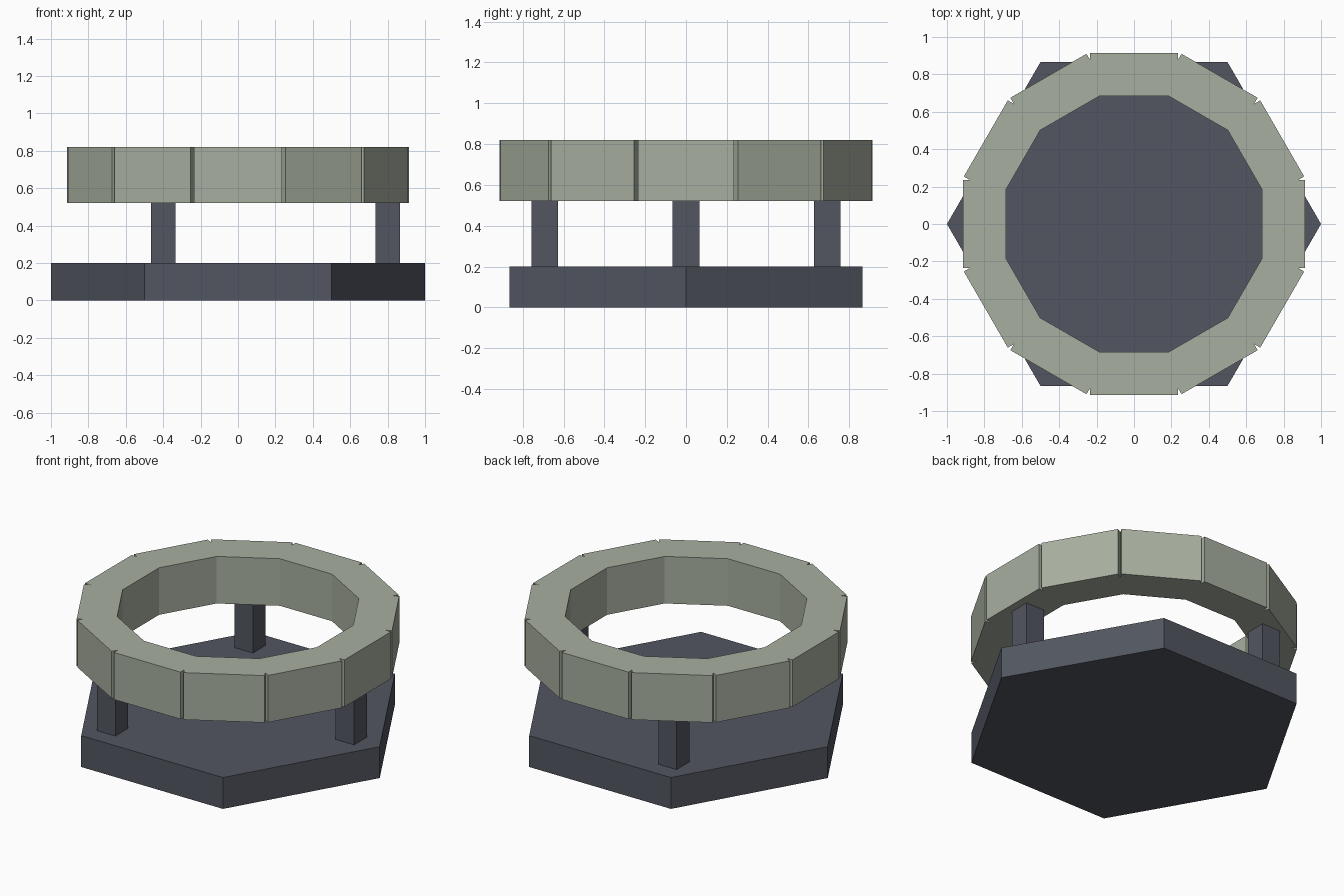
import bpy, bmesh, math
from mathutils import Matrix

if "Cube" in bpy.data.objects:
    bpy.data.objects.remove(bpy.data.objects["Cube"])


def material(name, rgb):
    m = bpy.data.materials.new(name)
    m.diffuse_color = (*rgb, 1)
    m.use_nodes = True
    m.node_tree.nodes["Principled BSDF"].inputs["Base Color"].default_value = m.diffuse_color
    return m


slate = material("dark slate", (0.084, 0.093, 0.117))
sage = material("sage grey", (0.39, 0.43, 0.35))


def finish(bm, name, mat):
    bmesh.ops.recalc_face_normals(bm, faces=bm.faces)
    me = bpy.data.meshes.new(name)
    bm.to_mesh(me)
    bm.free()
    me.materials.append(mat)
    ob = bpy.data.objects.new(name, me)
    bpy.context.collection.objects.link(ob)
    return ob


def polar(r, deg):
    a = math.radians(deg)
    return r * math.cos(a), r * math.sin(a)


# Hexagonal base plate with corners on the x axis
bm = bmesh.new()
low = [bm.verts.new((*polar(1, 60 * i), 0)) for i in range(6)]
top = [bm.verts.new((v.co.x, v.co.y, 0.2)) for v in low]
bm.faces.new(low)
bm.faces.new(top)
for i in range(6):
    j = (i + 1) % 6
    bm.faces.new((low[i], low[j], top[j], top[i]))
finish(bm, "base_plate", slate)

# Three square posts, all aligned with the axes
for i in range(3):
    x, y = polar(0.8, 120 * i)
    bm = bmesh.new()
    bmesh.ops.create_cube(bm, size=1, matrix=Matrix.Translation((x, y, 0.36))
                          @ Matrix.Diagonal((0.13, 0.13, 0.32, 1)))
    finish(bm, f"post_{i + 1}", slate)

# Ring of twelve blocks; neighbours merge, leaving V grooves on the outside
Z0, Z1 = 0.52, 0.82
R_IN, R_OUT, HALF = 0.685, 0.915, 0.235
t = math.tan(math.radians(15))
half_profile = [(R_IN, R_IN * t), (HALF / t, HALF), (R_OUT, HALF)]
profile = half_profile + [(x, -y) for x, y in reversed(half_profile)]
bm = bmesh.new()
for i in range(12):
    rot = Matrix.Rotation(math.radians(30 * i), 4, 'Z')
    low = [bm.verts.new(rot @ Matrix.Translation((x, y, Z0)).to_translation())
           for x, y in profile]
    top = [bm.verts.new((v.co.x, v.co.y, Z1)) for v in low]
    bm.faces.new(low)
    bm.faces.new(top)
    # side walls, skipping the seams shared with neighbours (edges 0 and 4)
    for a in (1, 2, 3, 5):
        b = (a + 1) % 6
        bm.faces.new((low[a], low[b], top[b], top[a]))
bmesh.ops.remove_doubles(bm, verts=bm.verts, dist=0.0005)
finish(bm, "block_ring", sage)
